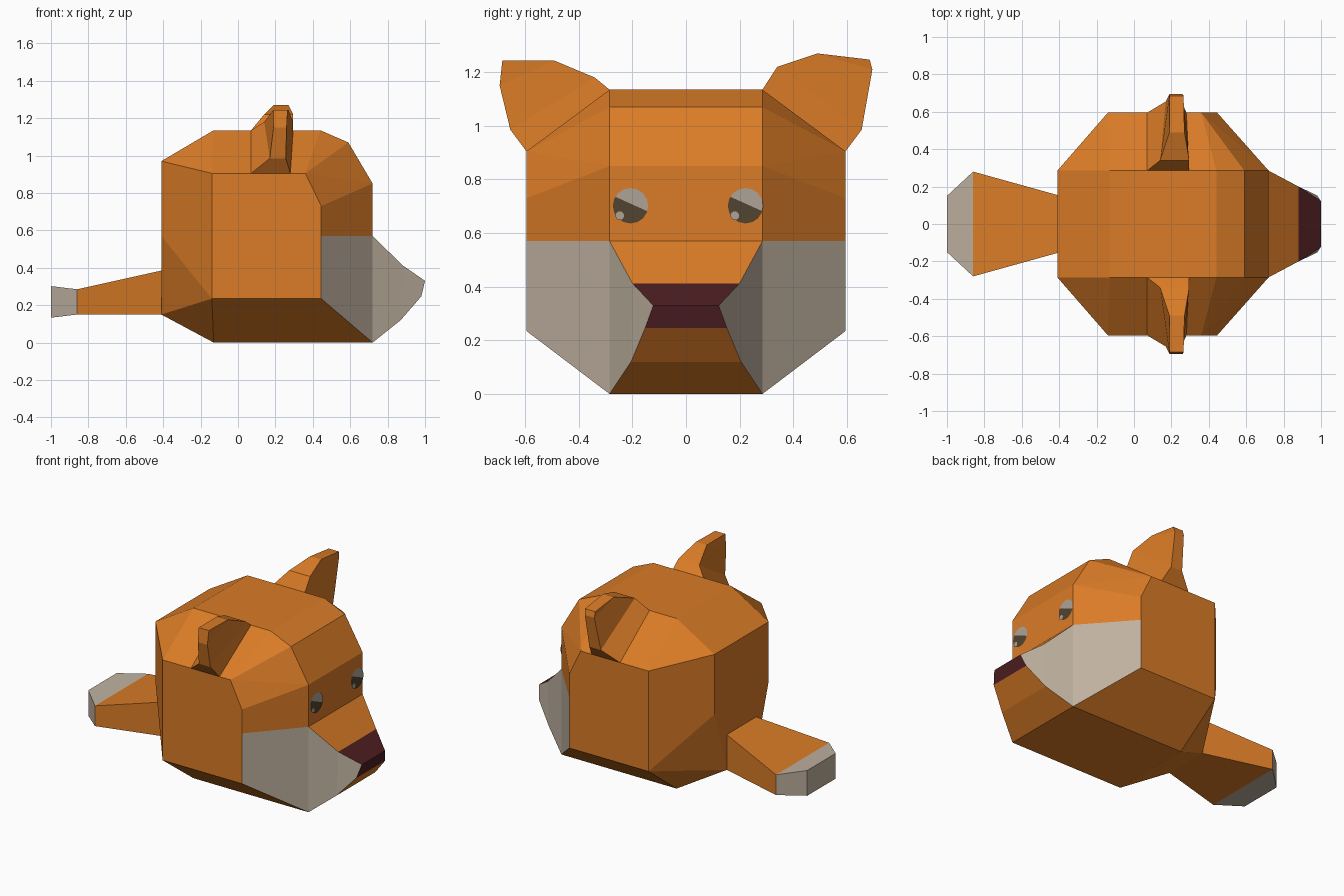
import bpy, bmesh, math
from mathutils import Vector

cube = bpy.data.objects.get("Cube")
if cube:
    bpy.data.objects.remove(cube, do_unlink=True)


def material(name, rgb):
    m = bpy.data.materials.new(name)
    m.use_nodes = True
    m.diffuse_color = (*rgb, 1)
    bsdf = m.node_tree.nodes["Principled BSDF"]
    bsdf.inputs["Base Color"].default_value = (*rgb, 1)
    bsdf.inputs["Roughness"].default_value = 0.9
    return m


ORANGE = material("orange fur", (0.70, 0.20, 0.02))
CREAM = material("cream fur", (0.52, 0.44, 0.35))
NOSE = material("dark red nose", (0.075, 0.013, 0.016))
DARK = material("dark eye", (0.085, 0.056, 0.03))
LIGHT = material("eye highlight", (0.42, 0.37, 0.31))


def finish(name, bm, mats, normals=True):
    if normals:
        bmesh.ops.recalc_face_normals(bm, faces=bm.faces)
    me = bpy.data.meshes.new(name)
    bm.to_mesh(me)
    bm.free()
    for m in mats:
        me.materials.append(m)
    ob = bpy.data.objects.new(name, me)
    bpy.context.collection.objects.link(ob)
    return ob


def mirrored(points):
    return [(x, s * y, z) for x, y, z in points for s in (1, -1)]


# Head: faceted hull of the right and left corner points
corners = [
    (-0.13, 0.285, 0), (0.72, 0.285, 0), (0.72, 0.285, 0.85),
    (0.59, 0.285, 1.07), (0.44, 0.285, 1.135), (-0.13, 0.285, 1.135),
    (-0.41, 0.285, 0.97), (-0.41, 0.285, 0.57),
    (-0.41, 0.155, 0.39), (-0.41, 0.155, 0.15),
    (-0.14, 0.595, 0.235), (0.445, 0.595, 0.235), (0.445, 0.595, 0.73),
    (0.36, 0.595, 0.905), (-0.14, 0.595, 0.905)]
bm = bmesh.new()
for p in mirrored(corners):
    bm.verts.new(p)
bmesh.ops.convex_hull(bm, input=bm.verts[:])
bmesh.ops.bisect_plane(bm, geom=bm.verts[:] + bm.edges[:] + bm.faces[:],
                       plane_co=(0, 0, 0.57), plane_no=(0, 0, 1), dist=1e-4)
bm.normal_update()
# Open the front below the brow for the muzzle
hidden = [f for f in bm.faces if f.normal.x > 0.99 and f.calc_center_median().z < 0.57]
bmesh.ops.delete(bm, geom=hidden, context='FACES')
# Cream cheeks on the lower front corners
for f in bm.faces:
    n = f.normal
    low = f.calc_center_median().z < 0.57
    f.material_index = int(low and n.x > 0.3 and abs(n.y) > 0.3 and abs(n.z) < 0.2)
finish("head", bm, [ORANGE, CREAM], normals=False)

# Muzzle: rows running from the brow over the nose to the chin
rows = [(0.72, 0.285, 0.57), (0.88, 0.20, 0.413), (1.0, 0.122, 0.33),
        (0.98, 0.152, 0.247), (0.87, 0.205, 0.12), (0.72, 0.285, 0)]
bm = bmesh.new()
sides = [[bm.verts.new((x, s * y, z)) for x, y, z in rows] for s in (1, -1)]
a, b = sides
for i, mat in enumerate((0, 2, 2, 0, 0)):
    bm.faces.new((a[i], a[i + 1], b[i + 1], b[i])).material_index = mat
for v in sides:
    for quad in ((0, 1, 4, 5), (1, 2, 3, 4)):
        bm.faces.new([v[i] for i in quad]).material_index = 1
finish("muzzle", bm, [ORANGE, CREAM, NOSE])

# Tail: boxy loft with a cream tip
bm = bmesh.new()
rings = []
for x, w, z0, z1 in ((-0.41, 0.155, 0.15, 0.385), (-0.86, 0.28, 0.15, 0.285),
                     (-1.0, 0.15, 0.133, 0.302)):
    rings.append([bm.verts.new(p) for p in
                  ((x, -w, z0), (x, w, z0), (x, w, z1), (x, -w, z1))])
for k in range(2):
    for i in range(4):
        j = (i + 1) % 4
        bm.faces.new((rings[k][i], rings[k][j], rings[k + 1][j],
                      rings[k + 1][i])).material_index = k
bm.faces.new(rings[2]).material_index = 1
finish("tail", bm, [ORANGE, CREAM])


# Ears: outline stations (y, z) with a back and a front x at each
def ear(name, side, heights):
    ys = (0.285, 0.34, 0.49, 0.685, 0.695, 0.655, 0.595)
    back = (0.07, 0.14, 0.19, 0.19, 0.19, 0.17, 0.07)
    front = (0.295, 0.295, 0.27, 0.265, 0.26, 0.255, 0.28)
    bm = bmesh.new()
    loops = [[bm.verts.new((x, side * y, z)) for x, y, z in zip(xs, ys, heights)]
             for xs in (back, front)]
    for v in loops:
        for face in ((0, 1, 5, 6), (1, 2, 4, 5), (2, 3, 4)):
            bm.faces.new([v[i] for i in face])
    for i in range(7):
        j = (i + 1) % 7
        bm.faces.new((loops[0][i], loops[0][j], loops[1][j], loops[1][i]))
    finish(name, bm, [ORANGE])


ear("left_ear", 1, (1.135, 1.22, 1.27, 1.247, 1.21, 0.985, 0.905))
ear("right_ear", -1, (1.135, 1.18, 1.243, 1.243, 1.15, 0.985, 0.905))


# Eyes: thin discs, split into a light upper part and a dark lower part
def disc(name, y, z, r, x, split, tilt=0.0):
    bm = bmesh.new()
    vs = [bm.verts.new((x, y + r * math.cos(t), z + r * math.sin(t)))
          for t in (2 * math.pi * i / 16 for i in range(16))]
    bm.faces.new(vs)
    co = Vector((x, y, z + split))
    no = Vector((0, tilt, 1)).normalized()
    bmesh.ops.bisect_plane(bm, geom=bm.verts[:] + bm.edges[:] + bm.faces[:],
                           plane_co=co, plane_no=no)
    for f in bm.faces:
        f.material_index = int((f.calc_center_median() - co).dot(no) > 0)
    bm.normal_update()
    finish(name, bm, [DARK, LIGHT], normals=False)


for name, y in (("left", 0.222), ("right", -0.207)):
    disc(name + "_eye", y, 0.702, 0.066, 0.725, 0.008, 0.45)
    disc(name + "_eye_glint", y - 0.04, 0.665, 0.016, 0.728, -0.1)
